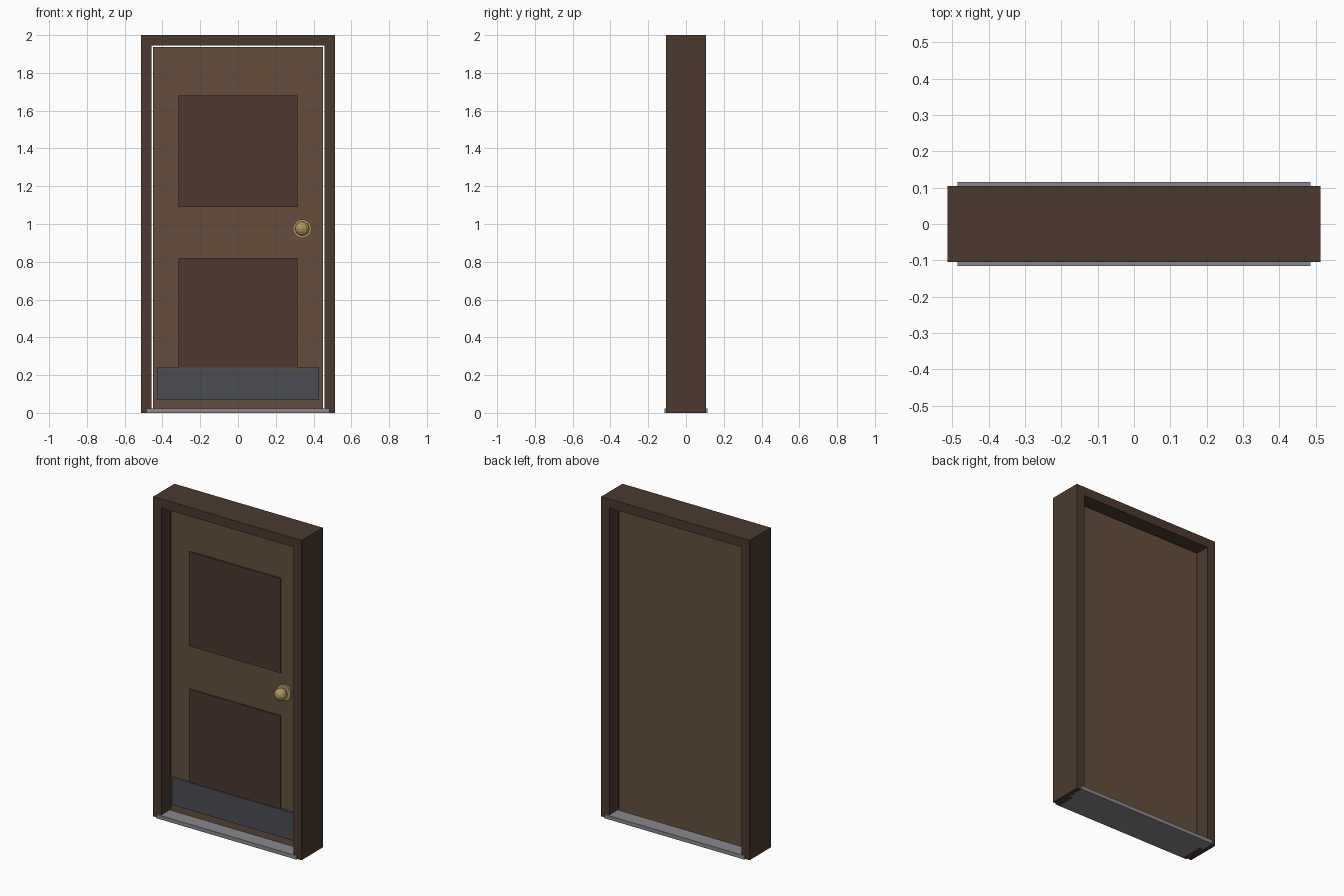
import bpy, bmesh, math
from mathutils import Matrix

if "Cube" in bpy.data.objects:
    bpy.data.objects.remove(bpy.data.objects["Cube"])


def material(name, r, g, b):
    m = bpy.data.materials.new(name)
    m.diffuse_color = (r, g, b, 1)
    m.use_nodes = True
    m.node_tree.nodes["Principled BSDF"].inputs["Base Color"].default_value = m.diffuse_color
    return m


dark_wood = material("dark wood", 0.07, 0.042, 0.028)
wood = material("wood", 0.125, 0.078, 0.045)
steel = material("dark steel", 0.07, 0.075, 0.085)
grey = material("sill grey", 0.25, 0.25, 0.27)
brass = material("brass", 0.42, 0.32, 0.11)


def finish(name, bm, mat):
    bmesh.ops.recalc_face_normals(bm, faces=bm.faces)
    me = bpy.data.meshes.new(name)
    bm.to_mesh(me)
    bm.free()
    me.materials.append(mat)
    ob = bpy.data.objects.new(name, me)
    bpy.context.collection.objects.link(ob)
    return ob


def box(name, x, y, z, mat):
    """Box from (min, max) ranges on each axis."""
    bm = bmesh.new()
    bmesh.ops.create_cube(bm, size=1)
    for v in bm.verts:
        v.co = [r[0] if c < 0 else r[1] for c, r in zip(v.co, (x, y, z))]
    return finish(name, bm, mat)


def disc(name, radius, y0, y1, segments, mat, x=0.34, z=0.975):
    """Cylinder along y."""
    bm = bmesh.new()
    bmesh.ops.create_cone(
        bm, cap_ends=True, segments=segments, radius1=radius, radius2=radius,
        depth=y1 - y0, matrix=Matrix.Translation((x, (y0 + y1) / 2, z))
        @ Matrix.Rotation(math.pi / 2, 4, 'X'))
    return finish(name, bm, mat)


# Frame: one U-shaped profile extruded through the wall depth
W, T, H, D = 0.513, 0.056, 2.0, 0.105
profile = [(-W, 0), (-W, H), (W, H), (W, 0),
           (W - T, 0), (W - T, H - T), (T - W, H - T), (T - W, 0)]
bm = bmesh.new()
face = bm.faces.new([bm.verts.new((x, -D, z)) for x, z in profile])
ext = bmesh.ops.extrude_face_region(bm, geom=[face])
bmesh.ops.translate(bm, vec=(0, 2 * D, 0),
                    verts=[v for v in ext["geom"] if isinstance(v, bmesh.types.BMVert)])
finish("door_frame", bm, dark_wood)

# Sill, slightly proud of the frame front and back
box("sill", (-0.485, 0.485), (-0.115, 0.115), (0, 0.024), grey)

# Door leaf with a thin gap to the frame
box("door_leaf", (-0.449, 0.449), (-0.023, 0.023), (0.024, 1.937), wood)

# Raised panels on the front
for name, z0 in (("lower_panel", 0.23), ("upper_panel", 1.09)):
    box(name, (-0.315, 0.315), (-0.032, -0.02), (z0, z0 + 0.59), dark_wood)

# Kick plate
box("kick_plate", (-0.428, 0.428), (-0.037, -0.02), (0.068, 0.24), steel)

# Knob: rosette, stem and faceted ball
disc("knob_rosette", 0.049, -0.035, -0.02, 24, brass)
disc("knob_stem", 0.018, -0.06, -0.03, 12, brass)
bm = bmesh.new()
bmesh.ops.create_uvsphere(bm, u_segments=12, v_segments=8, radius=0.038,
                          matrix=Matrix.Translation((0.34, -0.064, 0.975)))
finish("knob_ball", bm, brass)
